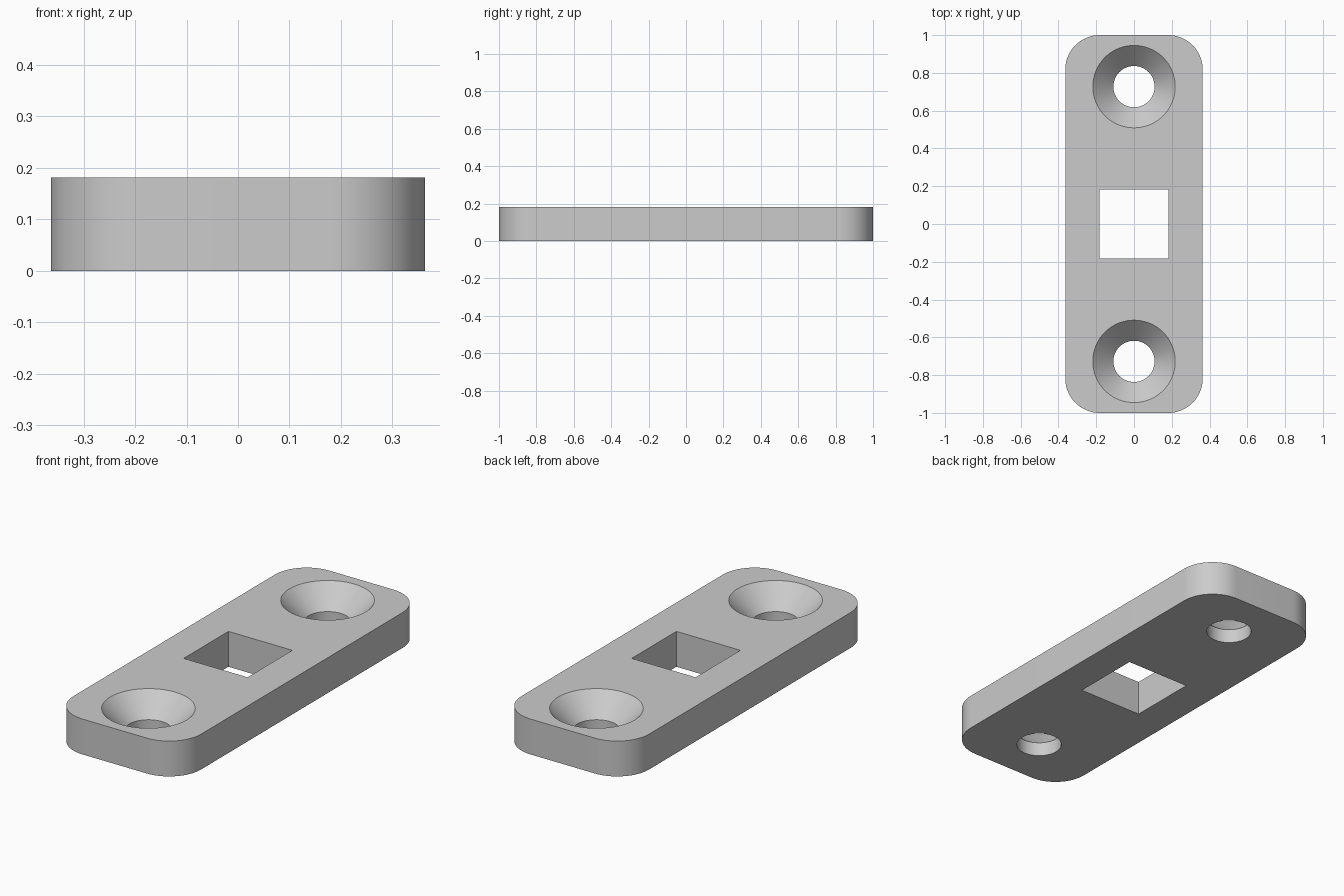
import bpy
import bmesh
import math
from mathutils import Matrix, Vector

HALF_W, HALF_L, THICK = 0.3636, 1.0, 0.1818
CORNER_R = 0.1818
HOLE_Y, HOLE_R, SINK_R = 0.7273, 0.1091, 0.2182
SINK_DEPTH = SINK_R - HOLE_R
SQUARE = 0.3636

default_cube = bpy.data.objects.get("Cube")
if default_cube:
    bpy.data.objects.remove(default_cube, do_unlink=True)

grey = bpy.data.materials.new("plain grey")
grey.use_nodes = True
grey.diffuse_color = (0.6, 0.6, 0.6, 1)
grey.node_tree.nodes["Principled BSDF"].inputs["Base Color"].default_value = (0.6, 0.6, 0.6, 1)


def make_object(name, bm):
    bmesh.ops.recalc_face_normals(bm, faces=bm.faces)
    mesh = bpy.data.meshes.new(name)
    bm.to_mesh(mesh)
    bm.free()
    mesh.materials.append(grey)
    obj = bpy.data.objects.new(name, mesh)
    bpy.context.collection.objects.link(obj)
    return obj


def box(name, size, centre_z):
    bm = bmesh.new()
    bmesh.ops.create_cube(bm, size=1, matrix=Matrix.Translation((0, 0, centre_z))
                          @ Matrix.Diagonal((*size, 1)))
    return make_object(name, bm)


def screw_cutter(name, y):
    """Turned profile of a straight hole opening into a countersink."""
    profile = [(0, -0.1), (HOLE_R, -0.1), (HOLE_R, THICK - SINK_DEPTH),
               (SINK_R, THICK), (SINK_R, THICK + 0.1), (0, THICK + 0.1)]
    bm = bmesh.new()
    verts = [bm.verts.new((r, y, z)) for r, z in profile]
    edges = [bm.edges.new(pair) for pair in zip(verts, verts[1:])]
    bmesh.ops.spin(bm, geom=verts + edges, cent=(0, y, 0), axis=(0, 0, 1),
                   angle=math.tau, steps=72, use_duplicate=False)
    bmesh.ops.remove_doubles(bm, verts=bm.verts, dist=1e-5)
    return make_object(name, bm)


# Plate with rounded upright corners
plate = box("mounting_plate", (2 * HALF_W, 2 * HALF_L, THICK), THICK / 2)
bm = bmesh.new()
bm.from_mesh(plate.data)
upright = [e for e in bm.edges
           if abs((e.verts[0].co - e.verts[1].co).normalized().dot(Vector((0, 0, 1)))) > 0.9]
bmesh.ops.bevel(bm, geom=upright, offset=CORNER_R, offset_type='OFFSET',
                segments=18, profile=0.5, affect='EDGES')
bm.to_mesh(plate.data)
bm.free()

# Square centre opening and two countersunk screw holes
cutters = [box("square_cutter", (SQUARE, SQUARE, 1), 0),
           screw_cutter("front_screw_cutter", -HOLE_Y),
           screw_cutter("back_screw_cutter", HOLE_Y)]

bpy.ops.object.select_all(action='DESELECT')
plate.select_set(True)
bpy.context.view_layer.objects.active = plate
for cutter in cutters:
    cutter.hide_render = True
    cut = plate.modifiers.new(cutter.name, 'BOOLEAN')
    cut.operation = 'DIFFERENCE'
    cut.solver = 'EXACT'
    cut.object = cutter
    bpy.ops.object.modifier_apply(modifier=cut.name)
    bpy.data.objects.remove(cutter, do_unlink=True)

bpy.ops.object.shade_smooth_by_angle(angle=math.radians(30))
